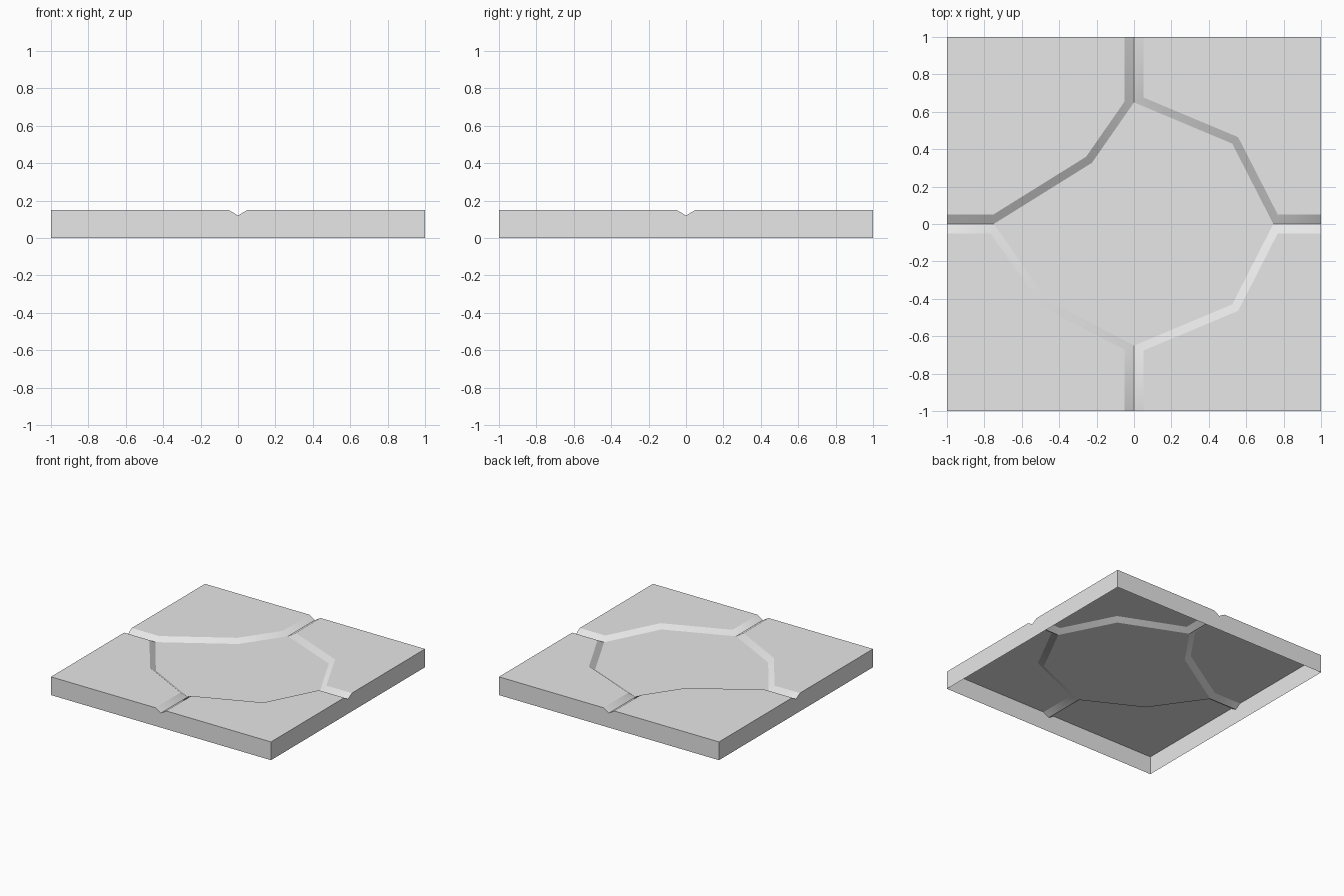
import bpy
import bmesh
from mathutils import Vector

cube = bpy.data.objects.get("Cube")
if cube:
    bpy.data.objects.remove(cube, do_unlink=True)

TOP, FLOOR, HALF = 0.15, 0.12, 0.05   # deck height, basin depth, channel half width
SLOPE = 0.044                         # horizontal run of the basin walls

# Channel directions, distance of each basin mouth, and basin corners between them
DIRS = [Vector(d) for d in ((1, 0), (0, 1), (-1, 0), (0, -1))]
REACH = [0.745, 0.65, 0.75, 0.65]
CORNERS = [Vector(c) for c in ((0.525, 0.43), (-0.225, 0.327),
                               (-0.46, -0.41), (0.525, -0.43))]

bm = bmesh.new()


def vert(p, z):
    return bm.verts.new((p.x, p.y, z))


def outward(a, b):
    d = (b - a).normalized()
    return Vector((d.y, -d.x))


def meet(n1, c1, n2, c2):
    """Crossing of the lines n1.p = c1 and n2.p = c2."""
    det = n1.x * n2.y - n1.y * n2.x
    return Vector((c1 * n2.y - c2 * n1.y, n1.x * c2 - n2.x * c1)) / det


mouths = [vert(d * r, FLOOR) for d, r in zip(DIRS, REACH)]
ends = [vert(d, FLOOR) for d in DIRS]
feet = [vert(d, 0) for d in DIRS]
floor_loop, banks = [], []

# Each quadrant: deck plate, two basin walls and two outer sides
for i in range(4):
    j = (i + 1) % 4
    da, db, mid = DIRS[i], DIRS[j], CORNERS[i]
    pa, pb = da * REACH[i], db * REACH[j]
    n1, n2 = outward(pa, mid), outward(mid, pb)
    c1, c2 = n1.dot(pa) + SLOPE, n2.dot(pb) + SLOPE
    rim_a = vert(meet(n1, c1, db, HALF), TOP)
    rim_m = vert(meet(n1, c1, n2, c2), TOP)
    rim_b = vert(meet(n2, c2, da, HALF), TOP)
    edge_a, edge_b = vert(da + db * HALF, TOP), vert(db + da * HALF, TOP)
    corner, base = vert(da + db, TOP), vert(da + db, 0)
    low = vert(mid, FLOOR)
    bm.faces.new((edge_a, corner, edge_b, rim_b, rim_m, rim_a))
    bm.faces.new((mouths[i], rim_a, rim_m, low))
    bm.faces.new((low, rim_m, rim_b, mouths[j]))
    bm.faces.new((ends[i], edge_a, rim_a, mouths[i]))
    bm.faces.new((mouths[j], rim_b, edge_b, ends[j]))
    bm.faces.new((feet[i], base, corner, edge_a, ends[i]))
    bm.faces.new((base, feet[j], ends[j], edge_b, corner))
    floor_loop += [mouths[i], low]
bm.faces.new(floor_loop)

# Soft shading along the sloped banks, crisp edges elsewhere
bm.normal_update()
for f in bm.faces:
    f.smooth = True
for e in bm.edges:
    if len(e.link_faces) == 2:
        a, b = (f.normal for f in e.link_faces)
        flat_meets_slope = (a.z > 0.99) != (b.z > 0.99)
        e.smooth = not flat_meets_slope and a.angle(b) < 0.7

mesh = bpy.data.meshes.new("basin_tile")
bm.to_mesh(mesh)
bm.free()

stone = bpy.data.materials.new("plain_grey")
stone.use_nodes = True
colour = (0.8, 0.8, 0.8, 1)
stone.diffuse_color = colour
stone.node_tree.nodes["Principled BSDF"].inputs["Base Color"].default_value = colour
mesh.materials.append(stone)

tile = bpy.data.objects.new("basin_tile", mesh)
bpy.context.collection.objects.link(tile)
